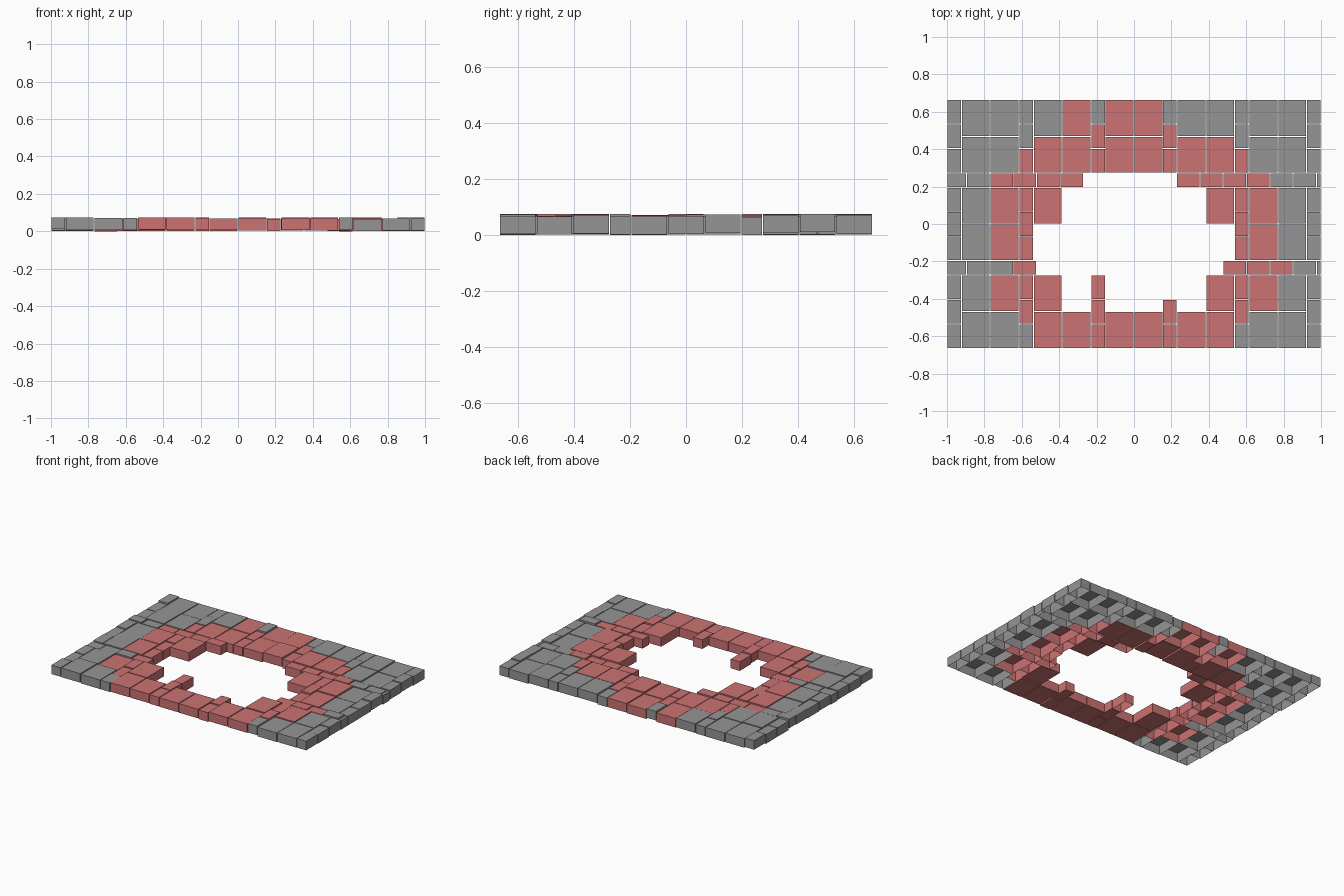
import bpy
import bmesh
import random

random.seed(4)
old = bpy.data.objects.get("Cube")
if old:
    bpy.data.objects.remove(old, do_unlink=True)


def make_material(name, colour):
    m = bpy.data.materials.new(name)
    m.use_nodes = True
    m.diffuse_color = colour
    m.node_tree.nodes["Principled BSDF"].inputs["Base Color"].default_value = colour
    return m


grey = make_material("stone_grey", (0.30, 0.30, 0.30, 1))
red = make_material("clay_red", (0.60, 0.17, 0.17, 1))

S = 1 / 13                    # narrow stone width
W = 2 * S                     # slab width
HALF = 0.665                  # half depth of the floor
D = (2 * HALF - 2 * S) / 6    # slab depth
GAP = 0.0025
THICK = 0.064


def stone(name, kind, x0, x1, y0, y1):
    """One block: g grey hollow, r red hollow, R red with a closed underside."""
    if kind == ".":
        return
    z0 = 0.005 + random.uniform(-0.005, 0.006)
    bm = bmesh.new()
    bmesh.ops.create_cube(bm, size=1)
    for v in bm.verts:
        v.co.x = (x0 + GAP) if v.co.x < 0 else (x1 - GAP)
        v.co.y = (y0 + GAP) if v.co.y < 0 else (y1 - GAP)
        v.co.z = z0 if v.co.z < 0 else z0 + THICK
    if kind != "R":
        bm.normal_update()
        under = [f for f in bm.faces if f.normal.z < -0.5]
        bmesh.ops.delete(bm, geom=under, context='FACES_ONLY')
    me = bpy.data.meshes.new(name)
    bm.to_mesh(me)
    bm.free()
    me.materials.append(grey if kind == "g" else red)
    bpy.context.collection.objects.link(bpy.data.objects.new(name, me))


# Large slabs: ten columns in pairs, six rows in pairs, back row first
slabs = ["gggrrrgggg",
         "ggRRRRRRgg",
         "grR....Rrg",
         "gr......rg",
         "grR....Rrg",
         "ggRRRRRRgg"]
for r, row in enumerate(slabs):
    top = HALF - r * D - (r // 2) * S
    for c, kind in enumerate(row):
        left = -1 + S + c * W + (c // 2) * S
        stone("floor_slab", kind, left, left + W, top - D, top)

# Narrow stones between the column pairs, three per pair of rows
uprights = ["ggggggggg",
            "ggrrrrrrg",
            "ggr...rgg",
            ]
columns = ["ggggggggg", "ggrrrrrrg", "grR...rRR", "grR....RR", "ggrrrrrrg", "ggggggggg"]
for c, column in enumerate(columns):
    left = -1 + c * (2 * W + S)
    for i, kind in enumerate(column):
        top = HALF - (i // 3) * (2 * D + S) - (i % 3) * 2 * D / 3
        stone("upright_joint_stone", kind, left, left + S, top - 2 * D / 3, top)

# Narrow stones running sideways between the row pairs
strips = ["ggrrrR....rRrrggg", "gggr........rrrgg"]
PITCH = 0.1247
for r, strip in enumerate(strips):
    top = HALF - (r + 1) * 2 * D - r * S
    for i, kind in enumerate(strip):
        left = -0.895 + (i - 1) * PITCH
        stone("cross_joint_stone", kind, max(left, -1), min(left + PITCH, 1), top - S, top)
